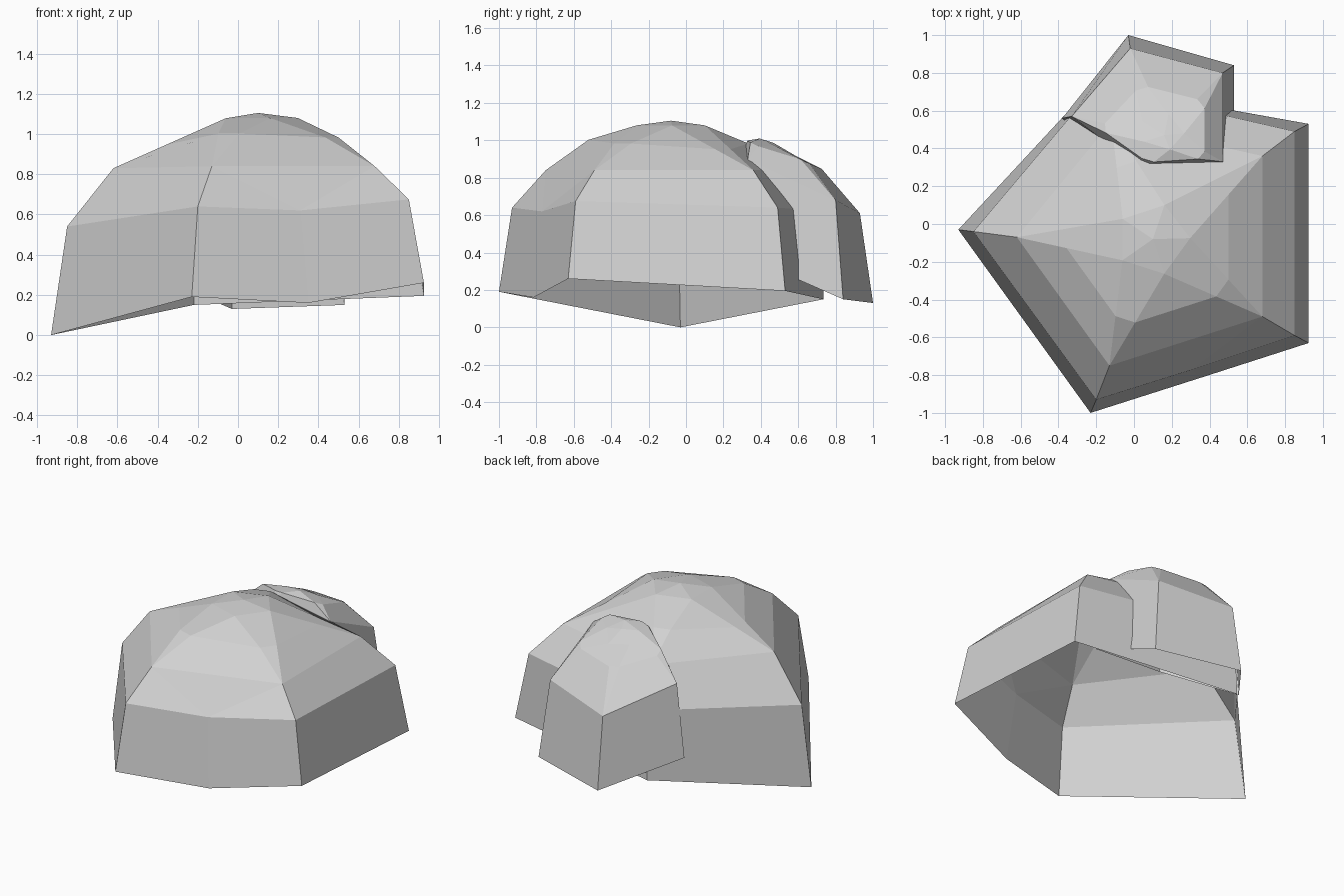
import bpy
from mathutils import Vector

cube = bpy.data.objects.get("Cube")
if cube:
    bpy.data.objects.remove(cube)

# One stone grey for everything
stone = bpy.data.materials.new("stone_grey")
stone.use_nodes = True
GREY = (0.64, 0.64, 0.64, 1)
stone.diffuse_color = GREY
stone.node_tree.nodes["Principled BSDF"].inputs["Base Color"].default_value = GREY


def boulder(name, rings, apex, axis, lift, lifts, bends):
    """Open five-sided rock: stacked wall rings under a star-cut crown."""
    verts, faces = [], []

    def face(*points):
        start = len(verts)
        verts.extend(points)
        faces.append(range(start, len(verts)))

    rings = [[Vector(p) for p in ring] for ring in rings]
    base, shoulder, brow = rings[0], rings[1], rings[-1]
    apex, up = Vector(apex), Vector(axis).normalized()
    n = len(base)

    # Crown points: inner ring, then the two facet points beside each corner
    inner = [apex.lerp((brow[i] + brow[(i + 1) % n]) / 2, 0.34) + up * lift for i in range(n)]
    near = [brow[i].lerp(inner[i], 0.47) + up * lifts[i] for i in range(n)]
    far = [brow[i].lerp(inner[i - 1], 0.47) + up * lifts[i] for i in range(n)]

    for i in range(n):
        j = (i + 1) % n
        # Walls and shoulders, with an extra bend on chosen sides
        if i in bends:
            low, high = (Vector(p) for p in bends[i])
            face(base[i], low, high, shoulder[i])
            face(low, base[j], shoulder[j], high)
            face(shoulder[i], high, brow[i])
            face(high, shoulder[j], brow[j])
            face(high, brow[j], brow[i])
        else:
            for lower, upper in zip(rings, rings[1:]):
                face(lower[i], lower[j], upper[j], upper[i])
        # Crown facets
        face(brow[i], brow[j], far[j], near[i])
        face(near[i], far[j], inner[i])
        face(brow[i], near[i], far[i])
        face(far[i], near[i], inner[i], inner[i - 1])
        face(inner[i - 1], inner[i], apex)

    mesh = bpy.data.meshes.new(name)
    mesh.from_pydata([tuple(v) for v in verts], [], [tuple(f) for f in faces])
    mesh.materials.append(stone)
    mesh.update()
    obj = bpy.data.objects.new(name, mesh)
    bpy.context.scene.collection.objects.link(obj)


# Large boulder, corners running counter-clockwise from the -x side
boulder(
    "large_boulder",
    rings=[
        [(-.93, -.03, 0), (-.23, -1, .19), (.925, -.63, .26), (.925, .53, .195), (-.22, .735, .15)],
        [(-.85, -.04, .54), (-.2, -.93, .64), (.85, -.59, .675), (.85, .49, .64), (-.2, .73, .62)],
        [(-.62, -.07, .83), (-.13, -.75, .84), (.68, -.49, .84), (.68, .36, .84), (-.12, .54, .84)],
    ],
    apex=(.1, -.08, 1.105),
    axis=(0, 0, 1),
    lift=.065,
    lifts=[0, .05, .03, 0, .03],
    bends={1: ((.35, -.815, .16), (.31, -.77, .62))},
)

# Small boulder, tipped forward into the back of the large one
boulder(
    "small_boulder",
    rings=[
        [(-.38, .56, .28), (-.04, .2, .48), (.53, .27, .4), (.53, .84, .15), (-.03, 1, .13)],
        [(-.33, .57, .78), (.03, .3, .92), (.47, .33, .9), (.47, .8, .68), (-.02, .93, .61)],
    ],
    apex=(.16, .47, .985),
    axis=(0, -.4, .9),
    lift=.055,
    lifts=[.06, .04, .04, .09, .1],
    bends={},
)
